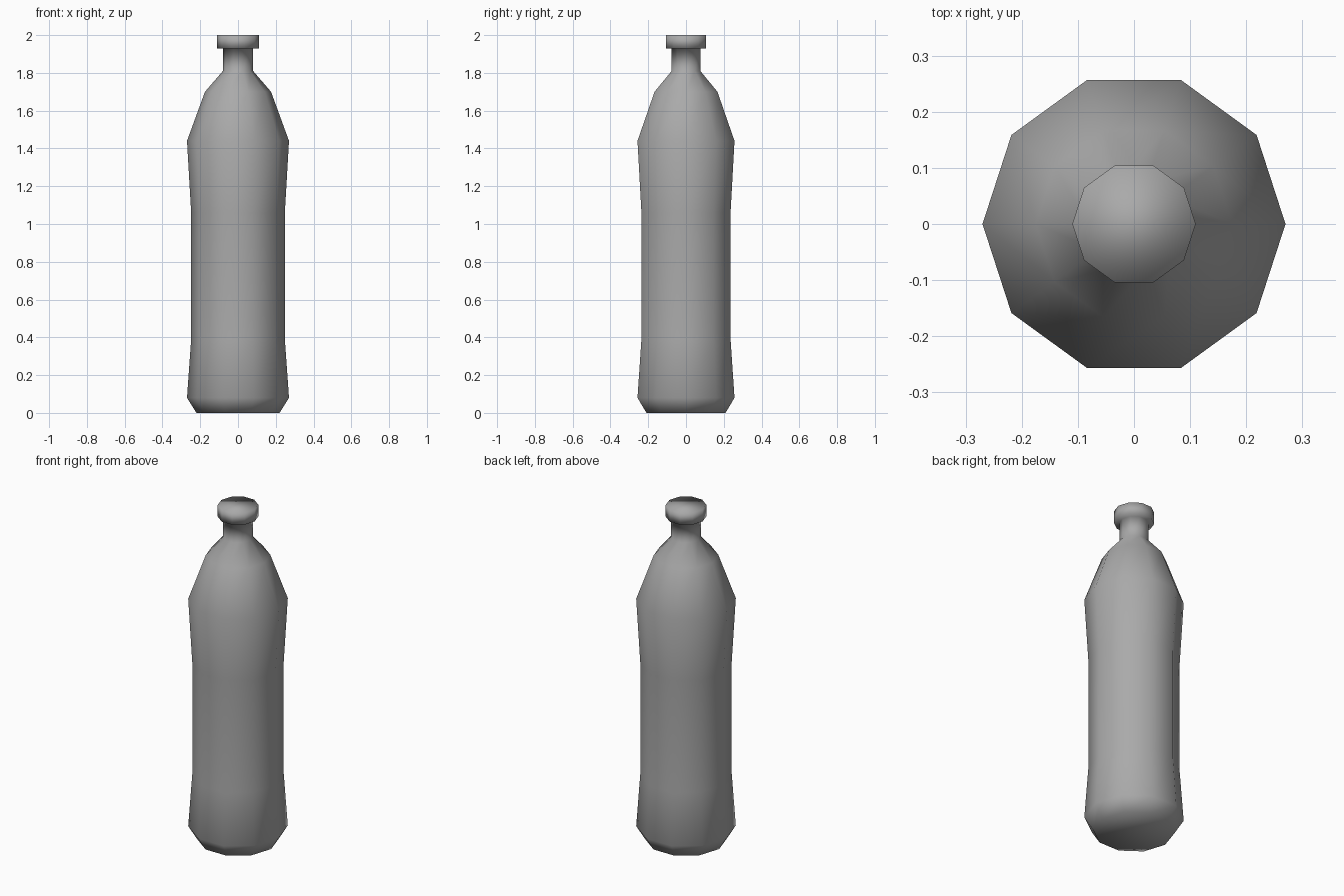
import bpy
import bmesh
from math import cos, sin, tau

cube = bpy.data.objects.get("Cube")
if cube:
    bpy.data.objects.remove(cube, do_unlink=True)

SIDES = 10

# Single plain grey
grey = bpy.data.materials.new("plain grey")
grey.use_nodes = True
colour = (0.4, 0.4, 0.4, 1)
grey.diffuse_color = colour
grey.node_tree.nodes["Principled BSDF"].inputs["Base Color"].default_value = colour


def lathe(name, profile):
    """Turn a (radius, height) profile into a closed smooth solid."""
    bm = bmesh.new()
    rings = [[bm.verts.new((r * cos(tau * i / SIDES), r * sin(tau * i / SIDES), z))
              for i in range(SIDES)] for r, z in profile]
    for low, high in zip(rings, rings[1:]):
        for i in range(SIDES):
            j = (i + 1) % SIDES
            bm.faces.new((low[i], low[j], high[j], high[i]))
    bm.faces.new(rings[0][::-1])
    bm.faces.new(rings[-1])
    for face in bm.faces:
        face.smooth = True
    mesh = bpy.data.meshes.new(name)
    bm.to_mesh(mesh)
    bm.free()
    mesh.materials.append(grey)
    obj = bpy.data.objects.new(name, mesh)
    bpy.context.collection.objects.link(obj)
    return obj


# Bottle: chamfered base, slim waist, shoulders, neck and flanged cap
lathe("bottle", [
    (0.22, 0.0), (0.27, 0.08), (0.248, 0.39), (0.248, 1.06),
    (0.27, 1.44), (0.175, 1.70), (0.08, 1.81), (0.08, 1.93),
    (0.11, 1.93), (0.11, 2.0),
])
